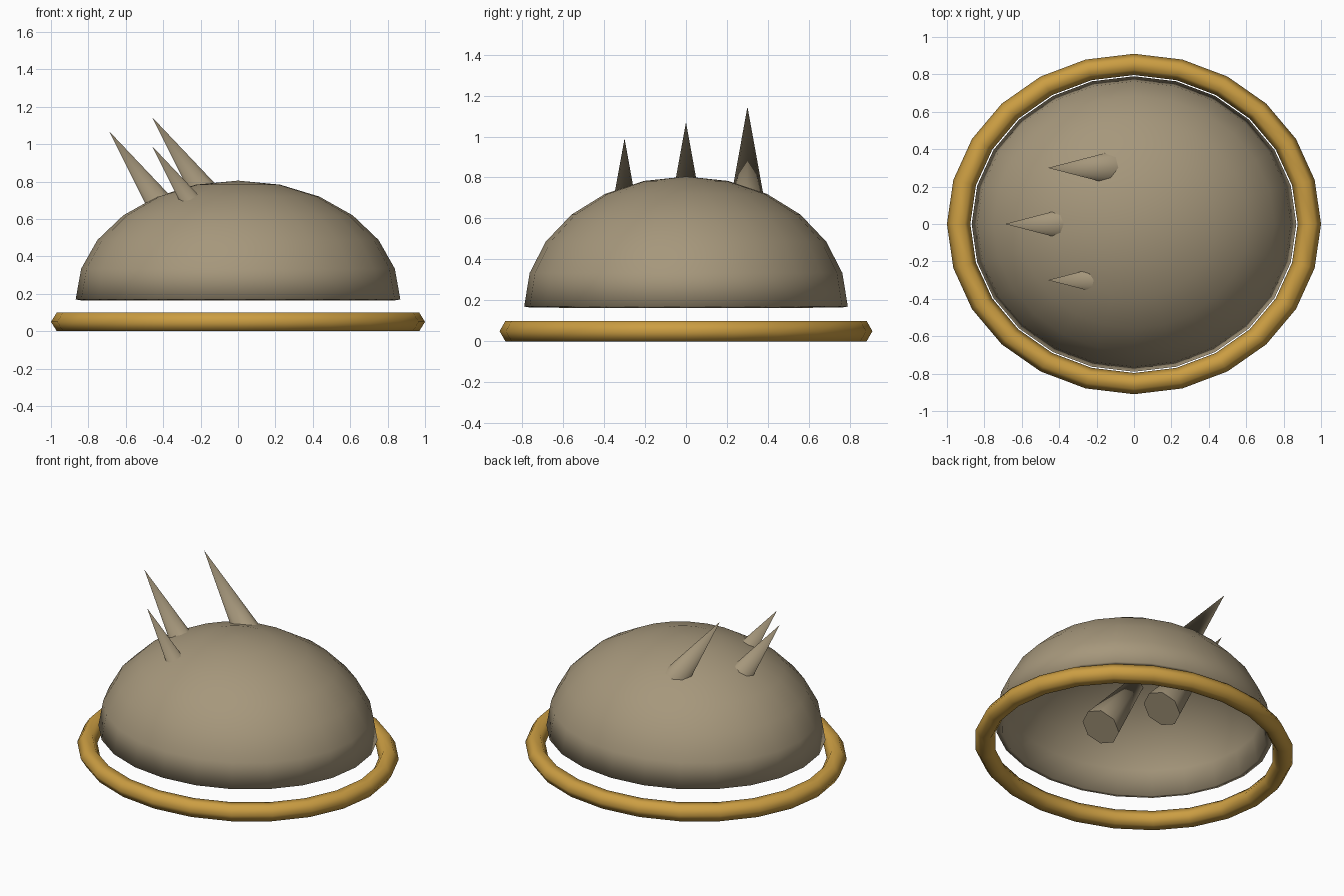
import bpy, bmesh, math
from mathutils import Matrix, Vector

if "Cube" in bpy.data.objects:
    bpy.data.objects.remove(bpy.data.objects["Cube"])


def material(name, rgb):
    m = bpy.data.materials.new(name)
    m.diffuse_color = (*rgb, 1)
    m.use_nodes = True
    m.node_tree.nodes["Principled BSDF"].inputs["Base Color"].default_value = m.diffuse_color
    return m


tan = material("tan shell", (0.38, 0.31, 0.20))
gold = material("gold ring", (0.60, 0.34, 0.055))


def make_object(name, bm, mat, angle=40):
    bmesh.ops.recalc_face_normals(bm, faces=bm.faces[:])
    me = bpy.data.meshes.new(name)
    bm.to_mesh(me)
    bm.free()
    me.materials.append(mat)
    ob = bpy.data.objects.new(name, me)
    bpy.context.collection.objects.link(ob)
    bpy.ops.object.select_all(action='DESELECT')
    ob.select_set(True)
    bpy.context.view_layer.objects.active = ob
    bpy.ops.object.shade_smooth_by_angle(angle=math.radians(angle))
    return ob


# Dome: upper half of a squashed sphere, made into a thin open shell
bm = bmesh.new()
bmesh.ops.create_uvsphere(bm, u_segments=24, v_segments=12, radius=1)
bmesh.ops.delete(bm, geom=[v for v in bm.verts if v.co.z < -0.01], context='VERTS')
bmesh.ops.transform(bm, matrix=Matrix.Translation((0, 0, 0.17)) @ Matrix.Diagonal((0.868, 0.79, 0.635, 1)),
                    verts=bm.verts)
dome = make_object("dome_shell", bm, tan)
shell = dome.modifiers.new("thickness", 'SOLIDIFY')
shell.thickness = 0.035
shell.offset = -1

# Base ring: oval torus with a six-sided cross-section
bm = bmesh.new()
N, M, R, r = 24, 6, 0.9375, 0.0625
loops = []
for i in range(N):
    a = 2 * math.pi * i / N
    loop = []
    for j in range(M):
        b = 2 * math.pi * j / M
        d = R + r * math.cos(b)
        z = 0.05 + 0.05 * math.sin(b) / math.sin(math.pi / 3)
        loop.append(bm.verts.new((d * math.cos(a), 0.91 * d * math.sin(a), z)))
    loops.append(loop)
for i in range(N):
    p, q = loops[i], loops[(i + 1) % N]
    for j in range(M):
        k = (j + 1) % M
        bm.faces.new((p[j], q[j], q[k], p[k]))
make_object("base_ring", bm, gold, 65)

# Spikes: equal leaning cones that pass through the dome
L, base_r = 0.82, 0.122
tilt = Matrix.Rotation(math.radians(-35), 4, 'Y')
for name, tip in (("back_spike", (-0.46, 0.30, 1.145)),
                  ("middle_spike", (-0.69, 0.0, 1.07)),
                  ("front_spike", (-0.46, -0.30, 0.99))):
    bm = bmesh.new()
    bmesh.ops.create_cone(bm, cap_ends=True, segments=8, radius1=base_r, radius2=0, depth=L)
    bmesh.ops.remove_doubles(bm, verts=bm.verts[:], dist=1e-4)
    m = Matrix.Translation(Vector(tip)) @ tilt @ Matrix.Translation((0, 0, -L / 2))
    bmesh.ops.transform(bm, matrix=m, verts=bm.verts)
    make_object(name, bm, tan, 60)
